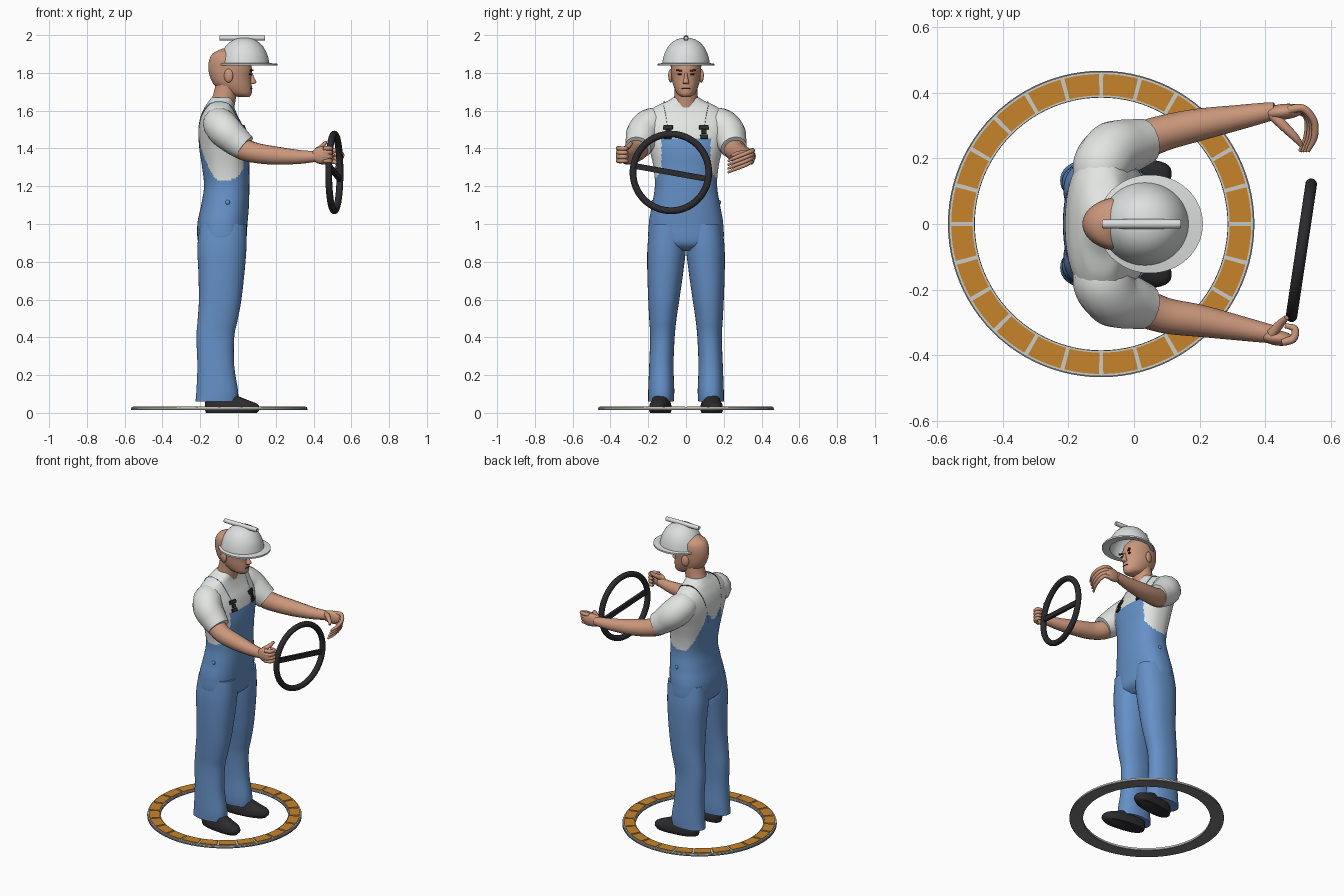
import bpy, bmesh, math
from mathutils import Vector
from mathutils.bvhtree import BVHTree

if "Cube" in bpy.data.objects:
    bpy.data.objects.remove(bpy.data.objects["Cube"])


def material(name, r, g, b):
    m = bpy.data.materials.new(name)
    m.use_nodes = True
    m.diffuse_color = (r, g, b, 1)
    m.node_tree.nodes["Principled BSDF"].inputs["Base Color"].default_value = (r, g, b, 1)
    return m


DENIM = material("blue denim", 0.13, 0.28, 0.57)
SHIRT = material("white cotton", 0.76, 0.78, 0.76)
HAT = material("white plastic", 0.72, 0.74, 0.74)
SKIN = material("skin", 0.6, 0.31, 0.2)
BLACK = material("black rubber", 0.025, 0.025, 0.028)
ORANGE = material("orange tile", 0.57, 0.23, 0.025)
LIGHT = material("light grey", 0.6, 0.6, 0.57)
GREY = material("dark grey", 0.2, 0.2, 0.2)
BROWN = material("dark brown", 0.06, 0.03, 0.02)


def finish(name, bm, mats, angle=40):
    bmesh.ops.recalc_face_normals(bm, faces=bm.faces)
    me = bpy.data.meshes.new(name)
    bm.to_mesh(me)
    bm.free()
    for m in mats:
        me.materials.append(m)
    ob = bpy.data.objects.new(name, me)
    bpy.context.collection.objects.link(ob)
    bpy.ops.object.select_all(action='DESELECT')
    ob.select_set(True)
    bpy.context.view_layer.objects.active = ob
    bpy.ops.object.shade_smooth_by_angle(angle=math.radians(angle))
    return ob


def spline(rows, steps):
    """Smooth interpolation through rows of numbers."""
    if steps == 1:
        return rows
    out = []
    for i in range(len(rows) - 1):
        a, b, c, d = (rows[max(0, min(len(rows) - 1, i + k))] for k in (-1, 0, 1, 2))
        for s in range(steps):
            t = s / steps
            out.append([q + 0.5 * t * (r - p + t * (2*p - 5*q + 4*r - u + t * (3*(q - r) + u - p)))
                        for p, q, r, u in zip(a, b, c, d)])
    return out + [rows[-1]]


def loft(rows, steps=6, seg=40, power=1.0):
    """Stack of level rings: z, back x, front x, right y, left y."""
    bm = bmesh.new()
    rings = []
    for z, x0, x1, y0, y1 in spline(rows, steps):
        ring = []
        for k in range(seg):
            c, s = math.cos(math.tau * k / seg), math.sin(math.tau * k / seg)
            c, s = (math.copysign(abs(v) ** power, v) for v in (c, s))
            ring.append(bm.verts.new(((x0 + x1) / 2 + (x1 - x0) / 2 * c,
                                      (y0 + y1) / 2 + (y1 - y0) / 2 * s, z)))
        rings.append(ring)
    for a, b in zip(rings, rings[1:]):
        for k in range(seg):
            j = (k + 1) % seg
            bm.faces.new((a[k], a[j], b[j], b[k]))
    bm.faces.new(rings[0])
    bm.faces.new(rings[-1])
    return bm


def sym(rows):
    return [(z, a, b, -w, w) for z, a, b, w in rows]


def tube(name, pts, mat, side=1):
    """Tapered tube through (x, y, z, radius) points."""
    cu = bpy.data.curves.new(name, 'CURVE')
    cu.dimensions = '3D'
    cu.bevel_depth = 1
    cu.bevel_resolution = 5
    cu.use_fill_caps = True
    sp = cu.splines.new('POLY')
    path = spline(pts, 6)
    sp.points.add(len(path) - 1)
    for p, (x, y, z, r) in zip(sp.points, path):
        p.co = (x, y * side, z, 1)
        p.radius = r
    sp.use_smooth = True
    cu.materials.append(mat)
    ob = bpy.data.objects.new(name, cu)
    bpy.context.collection.objects.link(ob)


def blob(name, loc, size, mat, rot=0):
    bm = bmesh.new()
    bmesh.ops.create_uvsphere(bm, u_segments=20, v_segments=12, radius=1)
    bmesh.ops.scale(bm, vec=size, verts=bm.verts)
    ob = finish(name, bm, [mat], 80)
    ob.location = loc
    ob.rotation_euler.z = rot


def box(name, loc, size, mat, rot=(0, 0, 0)):
    bm = bmesh.new()
    bmesh.ops.create_cube(bm, size=1)
    bmesh.ops.scale(bm, vec=size, verts=bm.verts)
    ob = finish(name, bm, [mat])
    ob.location = loc
    ob.rotation_euler = rot


def sector(bm, r0, r1, z0, z1, a0, a1, n):
    """Solid piece of a flat ring around the stance centre."""
    rows = []
    for i in range(n + 1):
        a = a0 + (a1 - a0) * i / n
        rows.append([bm.verts.new((-0.1 + r * math.cos(a), r * math.sin(a), z))
                     for r, z in ((r0, z0), (r1, z0), (r1, z1), (r0, z1))])
    for p, q in zip(rows, rows[1:]):
        for k in range(4):
            j = (k + 1) % 4
            bm.faces.new((p[k], p[j], q[j], q[k]))
    if a1 - a0 < 6:
        bm.faces.new(rows[0])
        bm.faces.new(rows[-1])
    else:
        bmesh.ops.remove_doubles(bm, verts=bm.verts, dist=1e-5)


# Floor ring with tiles
for name, r0, r1, z0, z1, mat in (("ring_base", 0.385, 0.467, 0.014, 0.022, GREY),
                                  ("ring_frame", 0.386, 0.464, 0.022, 0.03, LIGHT)):
    bm = bmesh.new()
    sector(bm, r0, r1, z0, z1, 0, math.tau, 96)
    finish(name, bm, [mat])
bm = bmesh.new()
for i in range(24):
    a = math.tau * i / 24
    sector(bm, 0.392, 0.457, 0.026, 0.034, a + 0.014, a + math.tau / 24 - 0.014, 4)
finish("ring_tiles", bm, [ORANGE])

# Torso: shirt and overalls bib split by position
bm = loft(sym([(0.86, -0.17, 0.0, 0.1), (0.9, -0.21, 0.04, 0.19), (1.0, -0.215, 0.05, 0.197),
               (1.1, -0.195, 0.058, 0.18), (1.2, -0.18, 0.06, 0.165), (1.3, -0.19, 0.06, 0.172),
               (1.4, -0.205, 0.06, 0.195), (1.5, -0.21, 0.035, 0.225), (1.57, -0.198, 0.0, 0.22),
               (1.62, -0.175, -0.02, 0.165), (1.65, -0.155, -0.025, 0.1),
               (1.67, -0.14, -0.03, 0.068)]), 10, 120, 0.85)
for f in bm.faces:
    c = f.calc_center_median()
    if c.x > -0.06:
        bib = c.z < 1.455 and abs(c.y) < 0.13 + 0.6 * max(0, 1.29 - c.z)
    else:
        bib = c.z < 1.4 + abs(c.y) and abs(c.y) < 0.15 - 0.35 * (c.z - 1.25)
    f.material_index = 0 if c.z < 1.23 or bib else 1
surface = BVHTree.FromBMesh(bm)
finish("torso", bm, [DENIM, SHIRT], 80)

for side, tag in ((1, "left"), (-1, "right")):
    # Trouser legs and shoes
    leg = [(0.06, -0.225, 0.0, 0.065, 0.2), (0.12, -0.22, 0.0, 0.062, 0.2),
           (0.25, -0.215, -0.02, 0.066, 0.195), (0.4, -0.22, -0.02, 0.06, 0.19),
           (0.5, -0.213, 0.0, 0.05, 0.195), (0.6, -0.207, 0.018, 0.035, 0.2),
           (0.75, -0.21, 0.035, 0.014, 0.205), (0.88, -0.215, 0.045, 0.0, 0.204),
           (1.0, -0.2, 0.045, 0.005, 0.19)]
    bm = loft(leg, 6, 40, 0.9)
    bmesh.ops.scale(bm, vec=(1, side, 1), verts=bm.verts)
    finish(tag + "_trouser_leg", bm, [DENIM], 60)
    bm = loft([(0.0, -0.17, 0.1, 0.08, 0.18), (0.02, -0.175, 0.115, 0.075, 0.185),
               (0.045, -0.175, 0.105, 0.078, 0.182), (0.065, -0.172, 0.06, 0.085, 0.175),
               (0.1, -0.165, -0.03, 0.09, 0.17)], 4, 32, 0.8)
    for v in bm.verts:
        v.co.y = side * (v.co.y + 0.12 * (v.co.x + 0.08))
    finish(tag + "_shoe", bm, [BLACK], 60)

    # Shoulder strap laid over the torso surface
    path = [Vector(p) for p in spline([(0.055, 0.1, 1.5), (0.01, 0.108, 1.57), (-0.06, 0.125, 1.65),
                                       (-0.13, 0.115, 1.65), (-0.2, 0.085, 1.54),
                                       (-0.22, 0.055, 1.4)], 8)]
    bm = bmesh.new()
    rows = []
    for i, p in enumerate(path):
        p = Vector((p.x, p.y * side, p.z))
        t = path[min(i + 1, len(path) - 1)] - path[max(i - 1, 0)]
        t.y *= side
        n = surface.find_nearest(p)[1]
        across = t.cross(n).normalized() * 0.027
        row = []
        for k in (-1, -0.5, 0, 0.5, 1):
            loc, nor = surface.find_nearest(p + across * k)[:2]
            row.append(bm.verts.new(loc + nor * 0.01))
        rows.append(row)
    for a, b in zip(rows, rows[1:]):
        for k in range(4):
            bm.faces.new((a[k], a[k + 1], b[k + 1], b[k]))
    strap = finish(tag + "_strap", bm, [DENIM], 80)
    mod = strap.modifiers.new("thickness", 'SOLIDIFY')
    mod.thickness = 0.012
    mod.offset = 0

    # Strap buckle and hip button
    for z, w in ((1.525, 0.05), (1.495, 0.025), (1.465, 0.04)):
        loc, nor = surface.find_nearest(Vector((0.06, 0.1 * side, z)))[:2]
        box(tag + "_buckle", loc + nor * 0.014, (0.018, w, 0.022), BLACK, (0, -0.35, 0.25 * side))
    blob(tag + "_hip_button", (-0.055, 0.178 * side, 1.115), (0.012, 0.007, 0.012), DENIM)

    # Sleeve and arm
    tube(tag + "_sleeve", [(-0.11, 0.1, 1.53, 0.065), (-0.1, 0.17, 1.53, 0.088),
                           (-0.065, 0.222, 1.49, 0.09), (-0.01, 0.24, 1.44, 0.081),
                           (0.035, 0.253, 1.405, 0.07)], SHIRT, side)
    out = 0.0 if side > 0 else -0.008
    tube(tag + "_arm", [(-0.03, 0.24, 1.43, 0.055), (0.03, 0.257, 1.395, 0.058),
                        (0.1, 0.28, 1.375, 0.054), (0.2, 0.303 + out, 1.362, 0.049),
                        (0.32, 0.325 + out, 1.355, 0.038), (0.4, 0.34 + out, 1.357, 0.03),
                        (0.43, 0.345 + out, 1.36, 0.026)], SKIN, side)

    # Face side details
    blob(tag + "_ear", (-0.05, 0.08 * side, 1.785), (0.025, 0.013, 0.036), SKIN, 0.3 * side)
    box(tag + "_eyebrow", (0.069, 0.034 * side, 1.812), (0.012, 0.036, 0.007), BROWN,
        (0.15 * side, 0, -0.4 * side))
    blob(tag + "_eye", (0.064, 0.033 * side, 1.793), (0.008, 0.013, 0.005), BROWN, -0.4 * side)

# Left hand, open and curling inwards
blob("left_palm", (0.455, 0.342, 1.357), (0.065, 0.024, 0.042), SKIN, 0.1)
for i in range(4):
    z = 1.388 - 0.02 * i
    tube("left_finger", [(0.47, 0.347, z, 0.013), (0.515, 0.352 - 0.004 * i, z, 0.012),
                         (0.548 - 0.006 * i, 0.315, z - 0.015, 0.011),
                         (0.55 - 0.008 * i, 0.265, z - 0.035, 0.01),
                         (0.53 - 0.008 * i, 0.222, z - 0.055, 0.006)], SKIN)
tube("left_thumb", [(0.42, 0.335, 1.37, 0.017), (0.455, 0.3, 1.375, 0.015),
                    (0.49, 0.265, 1.37, 0.012), (0.51, 0.24, 1.36, 0.007)], SKIN)

# Right hand, closed into a grip
blob("right_palm", (0.44, -0.348, 1.365), (0.05, 0.023, 0.045), SKIN, -0.1)
for i in range(4):
    z = 1.4 - 0.022 * i
    tube("right_finger", [(0.45, -0.36, z, 0.012), (0.485, -0.35, z, 0.012),
                          (0.49, -0.32, z, 0.011), (0.46, -0.31, z, 0.007)], SKIN)
tube("right_thumb", [(0.42, -0.335, 1.39, 0.016), (0.445, -0.305, 1.41, 0.013),
                     (0.465, -0.285, 1.435, 0.008)], SKIN)

# Neck, head, nose and mouth
tube("neck", [(-0.085, 0, 1.62, 0.068), (-0.07, 0, 1.68, 0.062), (-0.055, 0, 1.75, 0.062)], SKIN)
bm = loft(sym([(1.672, 0.005, 0.058, 0.022), (1.69, -0.06, 0.072, 0.047), (1.73, -0.12, 0.073, 0.066),
               (1.77, -0.145, 0.07, 0.075), (1.82, -0.157, 0.074, 0.08), (1.87, -0.152, 0.06, 0.08),
               (1.905, -0.13, 0.03, 0.066), (1.93, -0.08, 0.0, 0.025)]), 6, 40)
finish("head", bm, [SKIN], 80)
bm = loft(sym([(1.74, 0.055, 0.082, 0.014), (1.75, 0.055, 0.098, 0.017), (1.77, 0.055, 0.088, 0.011),
               (1.8, 0.055, 0.077, 0.007)]), 4, 16)
finish("nose", bm, [SKIN], 60)
blob("mouth", (0.068, 0, 1.717), (0.009, 0.024, 0.004), BROWN)

# Hard hat: hollow dome, brim and top ridge
dome = [(1.852, 1), (1.88, 0.96), (1.91, 0.88), (1.94, 0.75), (1.963, 0.58), (1.978, 0.38),
        (1.985, 0.18), (1.987, 0.02)]
outer = [(z, 0.033 - 0.133 * k, 0.033 + 0.133 * k, 0.126 * k) for z, k in dome]
inner = [(z - 0.01, a * 0.94, b * 0.94, w * 0.94) for z, a, b, w in reversed(outer)]
brim = [(z, -0.112, 0.21, 0.15) for z in (1.838, 1.848)]
finish("hard_hat", loft(sym(inner + brim + outer), 1, 64), [HAT], 35)
tube("hat_ridge", [(-0.09, 0, 1.985, 0.008), (-0.08, 0, 1.985, 0.014), (0.125, 0, 1.985, 0.014),
                   (0.137, 0, 1.985, 0.008)], HAT)

# Steering wheel with one spoke
centre, turn = (0.51, -0.08, 1.273), math.radians(-8.5)
bpy.ops.mesh.primitive_torus_add(major_segments=64, minor_segments=14, major_radius=0.203,
                                 minor_radius=0.018, location=centre,
                                 rotation=(0, math.pi / 2, turn))
wheel = bpy.context.object
wheel.name = "wheel_rim"
wheel.data.materials.append(BLACK)
bpy.ops.object.shade_smooth()
box("wheel_spoke", centre, (0.018, 0.4, 0.03), BLACK, (math.radians(-10), 0, turn))
